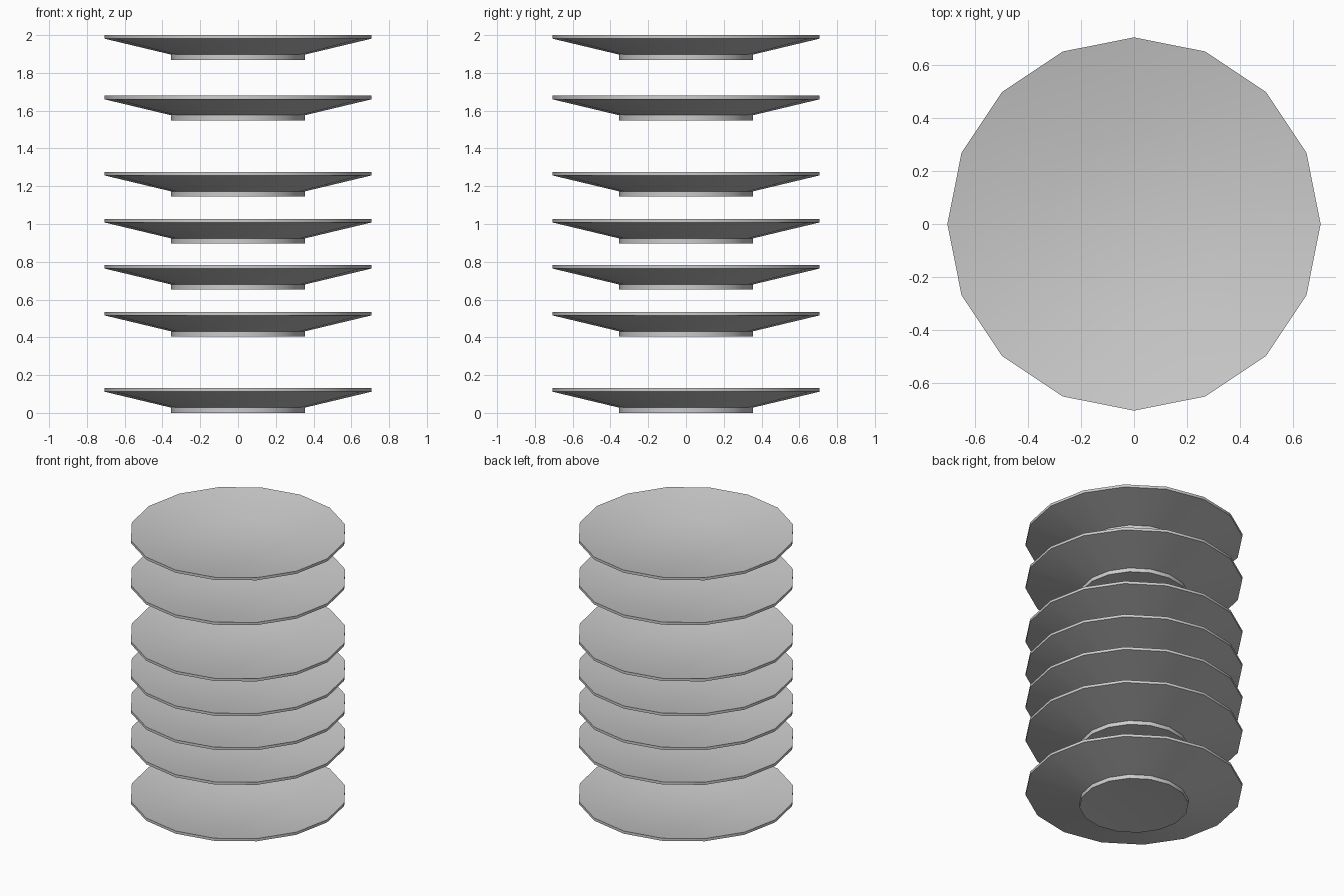
import bpy, bmesh, math

if "Cube" in bpy.data.objects:
    bpy.data.objects.remove(bpy.data.objects["Cube"])

SIDES = 16
# plate cross-section (radius, height), from the foot's underside to the bowl's centre
PROFILE = [(0, 0.02), (0.355, 0.0), (0.355, 0.028), (0.706, 0.112),
           (0.706, 0.131), (0.35, 0.055), (0, 0.045)]
BASES = [0.0, 0.404, 0.652, 0.896, 1.145, 1.548, 1.869]

grey = bpy.data.materials.new("plain grey")
grey.diffuse_color = (0.6, 0.6, 0.6, 1)
grey.use_nodes = True
grey.node_tree.nodes["Principled BSDF"].inputs["Base Color"].default_value = grey.diffuse_color


def make_plate(name, base):
    bm = bmesh.new()
    rings = []
    for r, z in PROFILE:
        if r == 0:
            rings.append([bm.verts.new((0, 0, z))])
        else:
            rings.append([bm.verts.new((r * math.cos(2 * math.pi * i / SIDES),
                                        r * math.sin(2 * math.pi * i / SIDES), z))
                          for i in range(SIDES)])
    # join neighbouring rings, with fans at the centres
    for a, b in zip(rings, rings[1:]):
        for i in range(SIDES):
            j = (i + 1) % SIDES
            if len(a) == 1:
                bm.faces.new((a[0], b[j], b[i]))
            elif len(b) == 1:
                bm.faces.new((a[i], a[j], b[0]))
            else:
                bm.faces.new((a[i], a[j], b[j], b[i]))
    bmesh.ops.recalc_face_normals(bm, faces=bm.faces)
    mesh = bpy.data.meshes.new(name)
    bm.to_mesh(mesh)
    bm.free()
    mesh.materials.append(grey)
    ob = bpy.data.objects.new(name, mesh)
    ob.location.z = base
    bpy.context.collection.objects.link(ob)
    bpy.ops.object.select_all(action='DESELECT')
    ob.select_set(True)
    bpy.context.view_layer.objects.active = ob
    bpy.ops.object.shade_smooth_by_angle(angle=math.radians(30))


# column of floating plates
for n, base in enumerate(BASES, 1):
    make_plate(f"plate_{n}", base)
